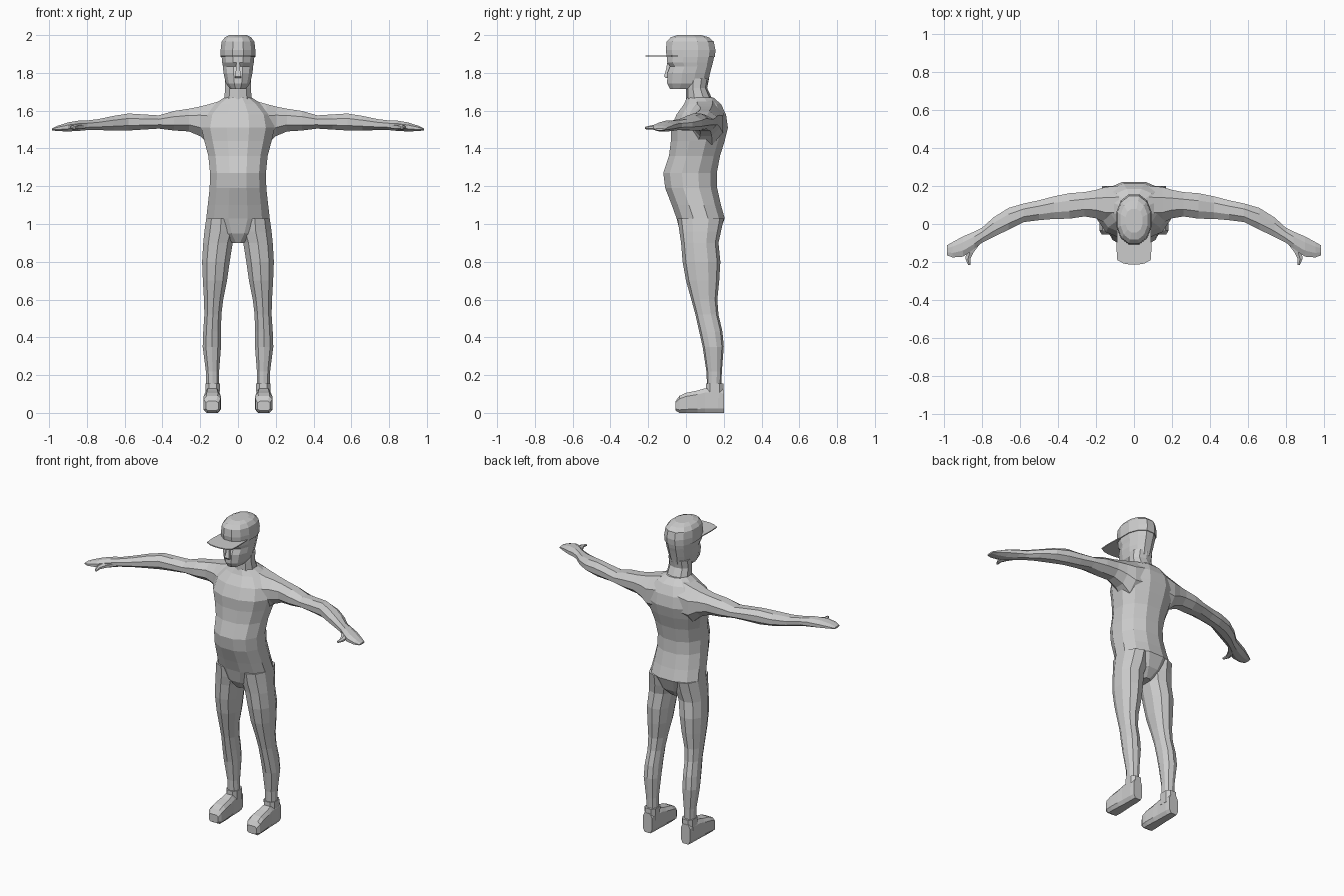
import bpy, bmesh, math

grey = bpy.data.materials.new("light grey")
grey.diffuse_color = (0.6, 0.6, 0.6, 1)


def finish(name, bm, mirror=False):
    bmesh.ops.recalc_face_normals(bm, faces=bm.faces)
    me = bpy.data.meshes.new(name)
    bm.to_mesh(me)
    bm.free()
    me.materials.append(grey)
    ob = bpy.data.objects.new(name, me)
    bpy.context.collection.objects.link(ob)
    if mirror:
        ob.modifiers.new("mirror", 'MIRROR').use_mirror_merge = False
    return ob


def loft(name, axis, rings, sides=10, power=0.9, mirror=False):
    """Skin rounded sections; each ring is (position, a0, a1, b0, b1)."""
    bm = bmesh.new()
    loops = []
    shape = []
    for i in range(sides):
        t = 2 * math.pi * (i + 0.5) / sides
        c, s = math.cos(t), math.sin(t)
        shape.append((math.copysign(abs(c) ** power, c),
                      math.copysign(abs(s) ** power, s)))
    ma = max(p[0] for p in shape)
    mb = max(p[1] for p in shape)
    for pos, a0, a1, b0, b1 in rings:
        loop = []
        for u, v in shape:
            a = (a0 + a1) / 2 + u / ma * (a1 - a0) / 2
            b = (b0 + b1) / 2 + v / mb * (b1 - b0) / 2
            co = {'x': (pos, a, b), 'y': (a, pos, b), 'z': (a, b, pos)}[axis]
            loop.append(bm.verts.new(co))
        loops.append(loop)
    for p, q in zip(loops, loops[1:]):
        for i in range(sides):
            j = (i + 1) % sides
            bm.faces.new((p[i], p[j], q[j], q[i]))
    bm.faces.new(loops[0])
    bm.faces.new(loops[-1])
    return finish(name, bm, mirror)


def column(name, rows, **kw):
    """Centred vertical loft: rows of (z, half width, front y, back y)."""
    return loft(name, 'z', [(z, -w, w, f, b) for z, w, f, b in rows], **kw)


# Torso, from crotch to collar
column("torso", [
    (0.90, 0.035, 0.00, 0.13), (0.95, 0.11, -0.03, 0.175),
    (1.03, 0.168, -0.05, 0.205), (1.10, 0.160, -0.075, 0.185),
    (1.19, 0.150, -0.11, 0.165), (1.27, 0.148, -0.12, 0.163),
    (1.36, 0.157, -0.09, 0.180), (1.44, 0.178, -0.08, 0.205),
    (1.51, 0.195, -0.08, 0.222), (1.58, 0.180, -0.05, 0.212),
    (1.635, 0.125, -0.01, 0.185), (1.67, 0.072, 0.005, 0.145)], sides=12)

# Neck
column("neck", [
    (1.62, 0.085, 0.0, 0.165), (1.67, 0.072, 0.0, 0.135),
    (1.72, 0.068, 0.0, 0.112), (1.77, 0.068, 0.0, 0.122)])

# Head, with a dip below the brow for the eyes
column("head", [
    (1.715, 0.042, -0.085, 0.06), (1.745, 0.064, -0.100, 0.115),
    (1.80, 0.077, -0.098, 0.128), (1.835, 0.080, -0.084, 0.137),
    (1.856, 0.084, -0.101, 0.143), (1.89, 0.087, -0.100, 0.150)], sides=12)

# Nose wedge
column("nose", [
    (1.772, 0.014, -0.108, -0.08), (1.782, 0.017, -0.116, -0.08),
    (1.82, 0.010, -0.105, -0.08), (1.855, 0.009, -0.099, -0.08)],
    sides=4, power=1)

# Cap crown
column("cap_crown", [
    (1.883, 0.092, -0.102, 0.153), (1.92, 0.092, -0.107, 0.156),
    (1.965, 0.087, -0.102, 0.147), (1.988, 0.070, -0.082, 0.122),
    (2.00, 0.045, -0.045, 0.080)], sides=12)

# Cap visor
bm = bmesh.new()
half = [(0.088, -0.02), (0.092, -0.13), (0.088, -0.19), (0.055, -0.208), (0.02, -0.214)]
outline = half + [(-x, y) for x, y in reversed(half)]
face = bm.faces.new([bm.verts.new((x, y, 1.886)) for x, y in outline])
top = bmesh.ops.extrude_face_region(bm, geom=[face])
for v in top["geom"]:
    if isinstance(v, bmesh.types.BMVert):
        v.co.z += 0.006
finish("cap_visor", bm)

# Arms, sweeping forward to flat hands: (x, y0, y1, z0, z1)
loft("arm", 'x', [
    (0.08, 0.00, 0.20, 1.42, 1.655), (0.15, 0.005, 0.195, 1.42, 1.635),
    (0.20, 0.03, 0.180, 1.465, 1.622), (0.26, 0.04, 0.168, 1.49, 1.610),
    (0.34, 0.028, 0.162, 1.495, 1.598), (0.42, 0.027, 0.146, 1.505, 1.575),
    (0.50, 0.020, 0.125, 1.50, 1.580), (0.58, 0.010, 0.108, 1.495, 1.585),
    (0.66, -0.030, 0.085, 1.495, 1.572), (0.74, -0.068, 0.035, 1.497, 1.555),
    (0.80, -0.098, -0.020, 1.497, 1.548), (0.84, -0.130, -0.040, 1.493, 1.548),
    (0.90, -0.172, -0.065, 1.490, 1.538), (0.955, -0.176, -0.095, 1.492, 1.520),
    (0.985, -0.165, -0.112, 1.496, 1.506)], sides=8, power=1, mirror=True)

# Thumbs
loft("thumb", 'y', [
    (-0.09, 0.80, 0.90, 1.498, 1.535), (-0.15, 0.845, 0.885, 1.498, 1.528),
    (-0.185, 0.862, 0.887, 1.500, 1.522), (-0.217, 0.860, 0.873, 1.502, 1.514)],
    sides=6, power=1, mirror=True)

# Legs: (z, x0, x1, y0, y1)
loft("leg", 'z', [
    (0.13, 0.100, 0.168, 0.112, 0.186), (0.22, 0.100, 0.170, 0.108, 0.190),
    (0.35, 0.090, 0.187, 0.088, 0.200), (0.43, 0.090, 0.184, 0.070, 0.193),
    (0.52, 0.088, 0.178, 0.050, 0.172), (0.60, 0.078, 0.180, 0.028, 0.166),
    (0.70, 0.058, 0.186, 0.000, 0.176), (0.80, 0.044, 0.190, -0.018, 0.182),
    (0.90, 0.028, 0.184, -0.026, 0.172), (0.96, 0.010, 0.178, -0.035, 0.185),
    (1.03, 0.010, 0.168, -0.045, 0.200)], mirror=True)

# Ankle cuffs
loft("shoe_cuff", 'z', [
    (0.08, 0.098, 0.172, 0.104, 0.198), (0.155, 0.095, 0.172, 0.106, 0.198)],
    sides=8, power=0.7, mirror=True)

# Shoes, heel to toe: (y, x0, x1, z0, z1)
loft("shoe", 'y', [
    (0.20, 0.105, 0.168, 0.0, 0.125), (0.17, 0.100, 0.172, 0.0, 0.130),
    (0.10, 0.098, 0.174, 0.0, 0.130), (0.06, 0.094, 0.178, 0.0, 0.118),
    (0.00, 0.090, 0.182, 0.0, 0.106), (-0.035, 0.092, 0.182, 0.0, 0.090),
    (-0.055, 0.104, 0.170, 0.012, 0.062)], sides=8, power=0.5, mirror=True)
